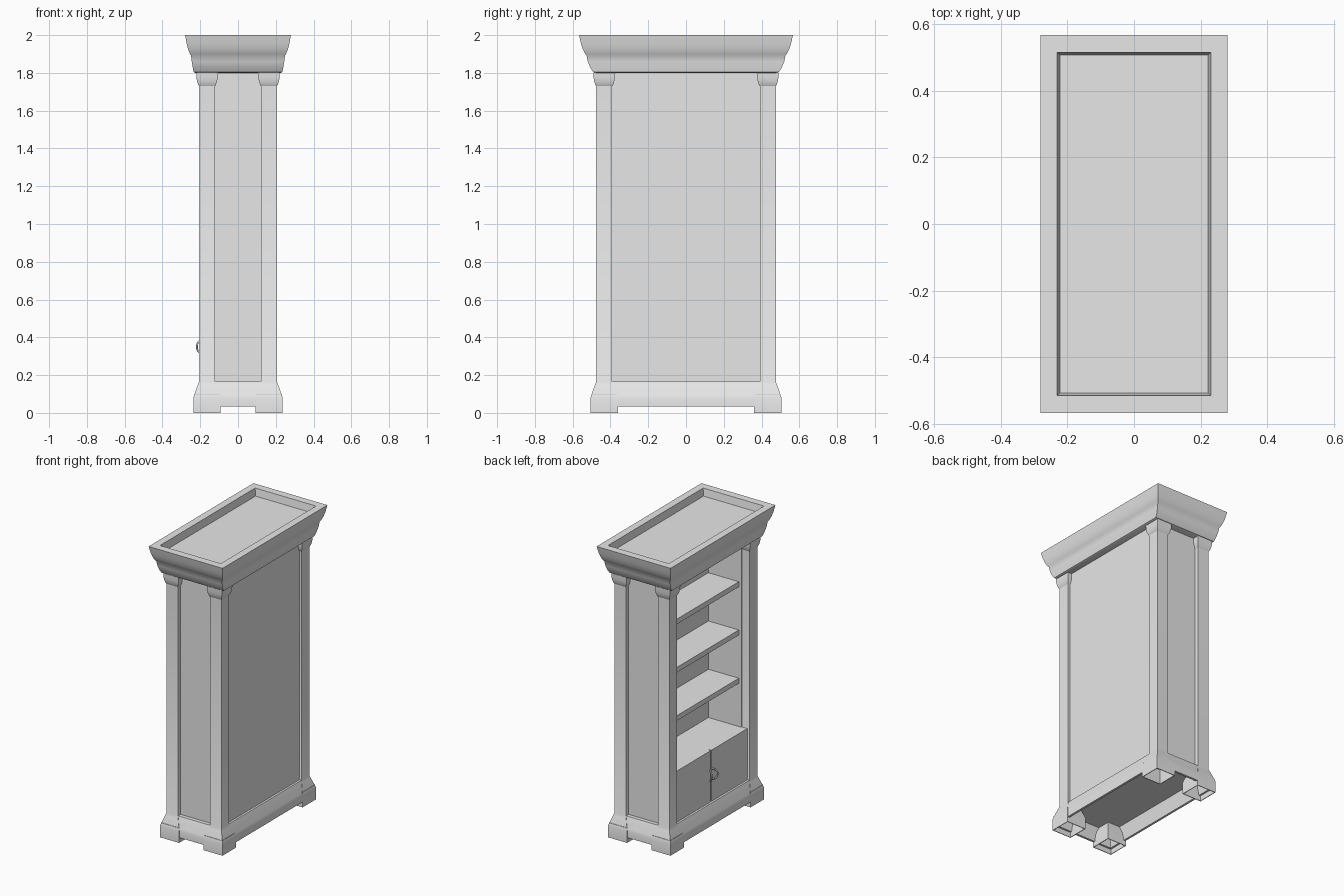
import bpy
import bmesh
import math

if "Cube" in bpy.data.objects:
    bpy.data.objects.remove(bpy.data.objects["Cube"])

grey = bpy.data.materials.new("plain_grey")
grey.use_nodes = True
grey.diffuse_color = (0.8, 0.8, 0.8, 1)
grey.node_tree.nodes["Principled BSDF"].inputs["Base Color"].default_value = (0.8, 0.8, 0.8, 1)


def finish(name, bm):
    bmesh.ops.recalc_face_normals(bm, faces=bm.faces)
    mesh = bpy.data.meshes.new(name)
    bm.to_mesh(mesh)
    bm.free()
    obj = bpy.data.objects.new(name, mesh)
    bpy.context.collection.objects.link(obj)
    mesh.materials.append(grey)
    bpy.ops.object.select_all(action="DESELECT")
    obj.select_set(True)
    bpy.context.view_layer.objects.active = obj
    bpy.ops.object.shade_smooth_by_angle(angle=math.radians(30))
    return obj


def loft(name, rings, cx=0, cy=0):
    """Closed solid through rectangles given as (half width, half depth, height)."""
    bm = bmesh.new()
    loops = [[bm.verts.new((cx + sx * hx, cy + sy * hy, z))
              for sx, sy in ((-1, -1), (1, -1), (1, 1), (-1, 1))]
             for hx, hy, z in rings]
    for low, high in zip(loops, loops[1:]):
        for i in range(4):
            j = (i + 1) % 4
            bm.faces.new((low[i], low[j], high[j], high[i]))
    bm.faces.new(loops[0][::-1])
    bm.faces.new(loops[-1])
    return finish(name, bm)


def box(name, x0, x1, y0, y1, z0, z1):
    hx, hy = (x1 - x0) / 2, (y1 - y0) / 2
    return loft(name, [(hx, hy, z0), (hx, hy, z1)], (x0 + x1) / 2, (y0 + y1) / 2)


# Cornice: moulded outside, shallow tray sunk in the top
loft("cornice", [
    (0.225, 0.475, 1.8), (0.235, 0.492, 1.805), (0.24, 0.508, 1.83),
    (0.245, 0.52, 1.86), (0.249, 0.527, 1.893), (0.254, 0.533, 1.9),
    (0.264, 0.546, 1.925), (0.272, 0.556, 1.955), (0.28, 0.566, 2.0),
    (0.23, 0.514, 2.0), (0.222, 0.506, 1.95)])

# Corner posts: hollow flared foot, square shaft, flared capital
POST_X, POST_Y, HALF = 0.164, 0.433, 0.0425
foot_flare = [(0.03, 0.08), (0.025, 0.095), (0.015, 0.125), (0.006, 0.15), (0, 0.165)]
post = [(0.068, 0.1), (0.068, 0), (0.0725, 0)]
post += [(HALF + f, z) for f, z in foot_flare]
post += [(HALF, 1.73), (0.047, 1.737), (0.053, 1.755), (0.056, 1.775), (0.057, 1.803)]
for x_side, x_name in ((-1, "front"), (1, "back")):
    for y_side, y_name in ((-1, "right"), (1, "left")):
        loft(f"{x_name}_{y_name}_post", [(h, h, z) for h, z in post],
             x_side * POST_X, y_side * POST_Y)

# Plinth: open underneath, following the foot profile all round
edge_x, edge_y = POST_X + HALF - 0.002, POST_Y + HALF - 0.002
plinth = [(edge_x + 0.015, edge_y + 0.015, 0.15), (edge_x + 0.015, edge_y + 0.015, 0.035)]
plinth[0] = (edge_x - 0.005, edge_y - 0.005, 0.13)
plinth += [(edge_x + 0.03, edge_y + 0.03, 0.035)]
plinth += [(edge_x + f, edge_y + f, z) for f, z in foot_flare]
loft("plinth", plinth)

# Carcass panels
box("back_panel", 0.1, 0.19, -0.41, 0.41, 0.15, 1.802)
for side, name in ((-1, "right"), (1, "left")):
    y0, y1 = sorted((side * 0.385, side * 0.447))
    box(f"{name}_end_panel", -0.15, 0.15, y0, y1, 0.15, 1.802)

# Lower cupboard with two doors
box("cupboard", -0.175, 0.11, -0.4, 0.4, 0.15, 0.515)
for side, name in ((-1, "right"), (1, "left")):
    y0, y1 = sorted((side * 0.004, side * 0.395))
    box(f"{name}_door", -0.19, -0.174, y0, y1, 0.15, 0.515)

# Shelves
for i in range(3):
    top = 0.845 + i * 0.33
    box(f"shelf_{i + 1}", -0.13, 0.11, -0.39, 0.39, top - 0.035, top)

# Bowed pulls beside the door gap
for side, name in ((-1, "right"), (1, "left")):
    curve = bpy.data.curves.new(f"{name}_pull", "CURVE")
    curve.dimensions = "3D"
    curve.bevel_depth = 0.005
    curve.bevel_resolution = 2
    curve.use_fill_caps = True
    steps = 12
    spline = curve.splines.new("POLY")
    spline.points.add(steps)
    for i, p in enumerate(spline.points):
        a = math.pi * i / steps
        p.co = (-0.188 - 0.03 * math.sin(a), side * (0.012 + 0.02 * math.sin(a)),
                0.35 + 0.036 * math.cos(a), 1)
    curve.materials.append(grey)
    bpy.context.collection.objects.link(bpy.data.objects.new(f"{name}_pull", curve))
